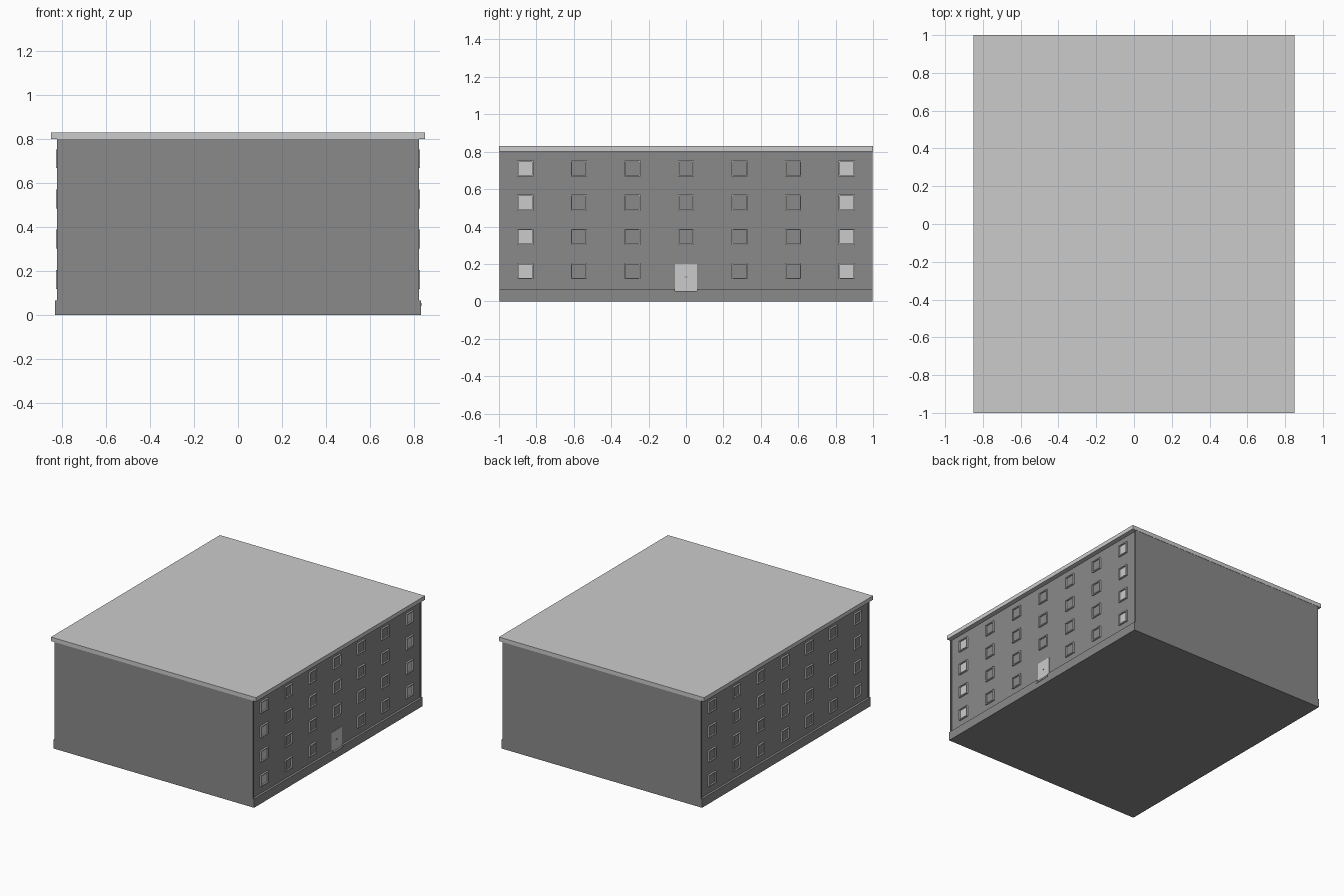
import bpy

if "Cube" in bpy.data.objects:
    bpy.data.objects.remove(bpy.data.objects["Cube"])

WALL_X = 0.815
FLOORS = [0.162, 0.345, 0.527, 0.71]
COLUMNS = [(i - 3) * 0.2865 for i in range(7)]

# Dark facade paint; roof, surrounds and bright panes stay plain grey
DARK = bpy.data.materials.new("dark_facade")
DARK.diffuse_color = (0.255, 0.255, 0.255, 1)
DARK.use_nodes = True
DARK.node_tree.nodes["Principled BSDF"].inputs["Base Color"].default_value = DARK.diffuse_color


def make(name, verts, faces, mat=None):
    me = bpy.data.meshes.new(name)
    me.from_pydata(verts, [], faces)
    if mat:
        me.materials.append(mat)
    ob = bpy.data.objects.new(name, me)
    bpy.context.collection.objects.link(ob)


def box(name, x0, x1, y0, y1, z0, z1, mat=None):
    """Axis-aligned box between two corners."""
    x0, x1 = sorted((x0, x1))
    v = [(x, y, z) for x in (x0, x1) for y in (y0, y1) for z in (z0, z1)]
    f = [(0, 1, 3, 2), (4, 6, 7, 5), (0, 4, 5, 1),
         (2, 3, 7, 6), (0, 2, 6, 4), (1, 5, 7, 3)]
    make(name, v, f, mat)


def frame(name, side, y, z, half, border):
    """Hollow square surround projecting from a long wall."""
    verts, faces = [], []
    rings = [(WALL_X, half), (0.827, half),
             (0.827, half - border), (WALL_X, half - border)]
    for x, h in rings:
        for a, b in ((-1, -1), (1, -1), (1, 1), (-1, 1)):
            verts.append((side * x, y + a * h, z + b * h))
    for r in range(4):
        s = (r + 1) % 4
        for k in range(4):
            n = (k + 1) % 4
            q = (r * 4 + k, r * 4 + n, s * 4 + n, s * 4 + k)
            faces.append(q if side > 0 else q[::-1])
    make(name, verts, faces)


# Main block and flat overhanging roof
box("walls", -WALL_X, WALL_X, -0.998, 0.998, 0, 0.80, DARK)
box("roof_slab", -0.85, 0.85, -1, 1, 0.80, 0.83)

for side, label in ((1, "right"), (-1, "left")):
    # Plinth, notched around the entrance on the right side
    spans = [(-0.998, -0.06), (0.06, 0.998)] if side > 0 else [(-0.998, 0.998)]
    for y0, y1 in spans:
        box(f"plinth_{label}", side * WALL_X, side * 0.832, y0, y1, 0, 0.065, DARK)
    # Corner strips
    for y0, y1 in ((-0.998, -0.987), (0.987, 0.998)):
        box(f"corner_strip_{label}", side * WALL_X, side * 0.823, y0, y1, 0.065, 0.80, DARK)
    # Window grid; the entrance replaces one window on the right side
    for r, z in enumerate(FLOORS):
        for c, y in enumerate(COLUMNS):
            if side > 0 and r == 0 and c == 3:
                continue
            frame(f"window_frame_{label}", side, y, z, 0.043, 0.007)
            # Only the outer columns of the entrance side show bright panes
            bright = side > 0 and c in (0, 6)
            box(f"window_pane_{label}", side * WALL_X, side * 0.817,
                y - 0.036, y + 0.036, z - 0.036, z + 0.036,
                None if bright else DARK)

# Entrance door, handle and step
box("door", WALL_X, 0.818, -0.06, 0.06, 0.055, 0.20)
box("door_handle", 0.818, 0.821, -0.008, 0.008, 0.128, 0.132, DARK)
box("door_step", WALL_X, 0.834, -0.06, 0.06, 0.04, 0.055, DARK)
box("plinth_below_step", WALL_X, 0.832, -0.06, 0.06, 0, 0.04, DARK)
